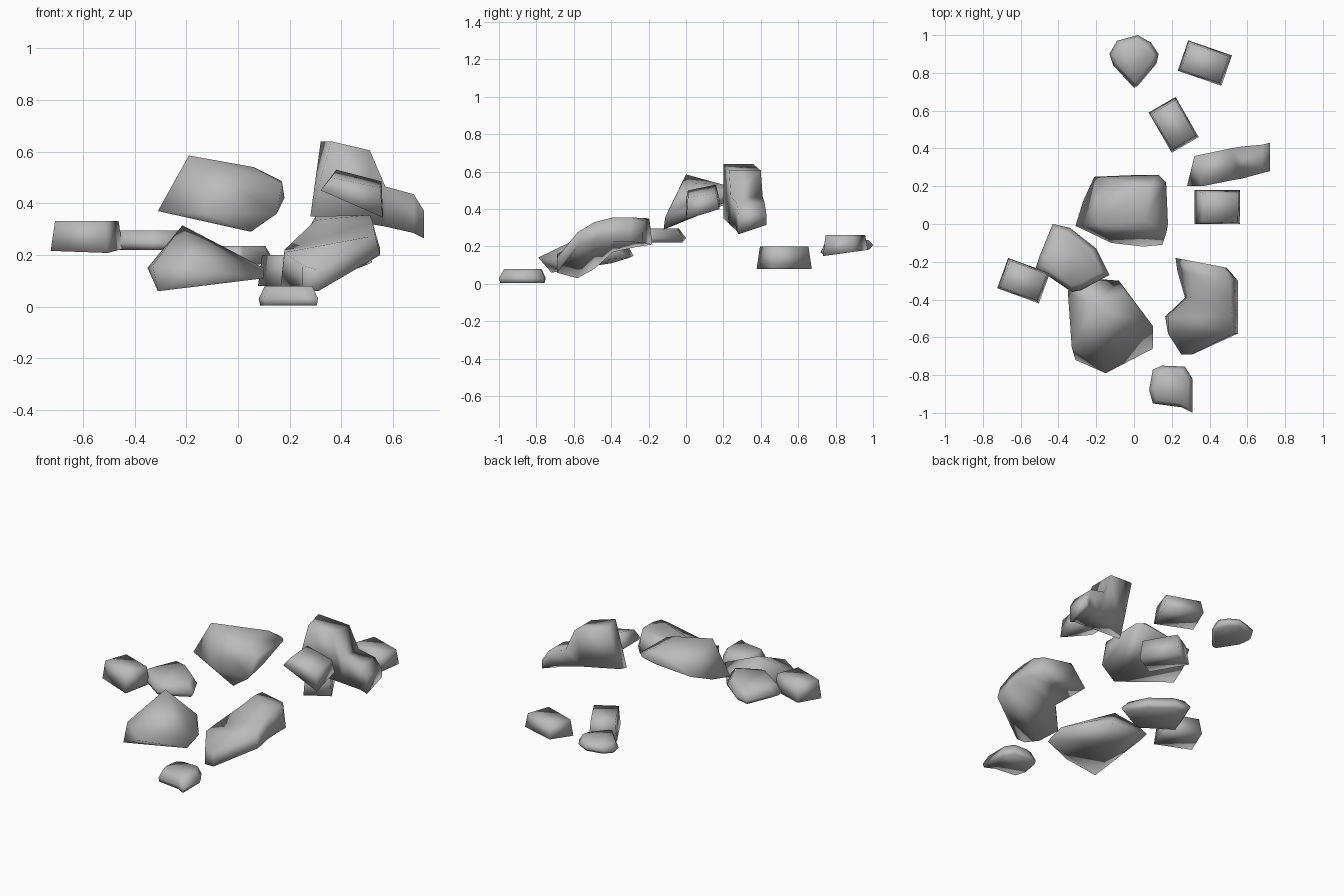
import bpy
import bmesh
import math
from mathutils import Matrix, Vector

default_cube = bpy.data.objects.get("Cube")
if default_cube:
    bpy.data.objects.remove(default_cube, do_unlink=True)

# One plain stone colour
stone = bpy.data.materials.new("stone_grey")
stone.use_nodes = True
STONE_COLOUR = (0.5, 0.5, 0.5, 1)
stone.diffuse_color = STONE_COLOUR
stone.node_tree.nodes["Principled BSDF"].inputs["Base Color"].default_value = STONE_COLOUR


def finish(name, bm):
    """Turn a bmesh into a smooth shaded stone object."""
    bmesh.ops.recalc_face_normals(bm, faces=bm.faces)
    for face in bm.faces:
        face.smooth = True
    mesh = bpy.data.meshes.new(name)
    bm.to_mesh(mesh)
    bm.free()
    mesh.materials.append(stone)
    obj = bpy.data.objects.new(name, mesh)
    bpy.context.collection.objects.link(obj)
    return obj


def hull_rock(name, points):
    """Boulder wrapped around a few corner points."""
    bm = bmesh.new()
    for point in points:
        bm.verts.new(point)
    result = bmesh.ops.convex_hull(bm, input=bm.verts)
    unused = [item for item in result["geom_interior"] if isinstance(item, bmesh.types.BMVert)]
    bmesh.ops.delete(bm, geom=unused, context="VERTS")
    return finish(name, bm)


def loft_rock(name, sections):
    """Bent rock skinned over cross-sections with equal point counts."""
    bm = bmesh.new()
    rings = [[bm.verts.new(point) for point in section] for section in sections]
    for first, second in zip(rings, rings[1:]):
        count = len(first)
        for i in range(count):
            j = (i + 1) % count
            bm.faces.new((first[i], first[j], second[j], second[i]))
    bm.faces.new(rings[0])
    bm.faces.new(rings[-1])
    return finish(name, bm)


def slab_rock(name, outline, bottom, middle, top, foot=.85, crown=.8, slope=0):
    """Flat stone: widest at the middle height, its base sloping up to the rear."""
    centre = sum((Vector(p) for p in outline), Vector((0, 0))) / len(outline)
    sections = []
    for height, scale, rise in ((bottom, foot, slope), (middle, 1, slope), (top, crown, 0)):
        ring = [centre + (Vector(p) - centre) * scale for p in outline]
        sections.append([(p.x, p.y, height + rise * (p.y - centre.y)) for p in ring])
    return loft_rock(name, sections)


def block_rock(name, centre, size, angle, bottom, top, slope=0, taper=.88):
    """Tapered block turned about the vertical, its base sloping up to the rear."""
    turn = Matrix.Rotation(math.radians(angle), 2)
    sections = []
    for height, scale, rise in ((bottom, 1, slope), (top, taper, 0)):
        ring = []
        for sx, sy in ((-1, -1), (1, -1), (1, 1), (-1, 1)):
            offset = turn @ Vector((sx * size[0], sy * size[1])) * scale / 2
            ring.append((centre[0] + offset.x, centre[1] + offset.y, height + offset.y * rise))
        sections.append(ring)
    return loft_rock(name, sections)


# Small blocks
block_rock("left_edge_block", (-.585, -.3), (.235, .17), -20, .22, .332, .1)
block_rock("rear_block", (.375, .852), (.245, .17), -19, .165, .26, .14)
block_rock("low_block", (.21, .525), (.245, .165), -60, .08, .2)
hull_rock("raised_block", [
    (.32, 0, .45), (.56, 0, .345), (.56, .18, .4), (.32, .18, .45),
    (.36, .01, .5), (.55, .01, .46), (.555, .16, .485), (.38, .16, .53)])

# Thin slabs
slab_rock("front_slab", [(.1, -.77), (.15, -.75), (.27, -.755), (.31, -.82),
                         (.31, -1), (.25, -.97), (.1, -.95), (.08, -.88)],
          .005, .03, .08, .95)
slab_rock("side_slab", [(-.43, 0), (-.34, -.02), (-.2, -.13), (-.13, -.27),
                        (-.28, -.35), (-.33, -.36), (-.52, -.23), (-.5, -.17)],
          .22, .245, .295, .9)
slab_rock("rear_slab", [(.02, 1), (.09, .96), (.13, .9), (.12, .85), (.02, .73),
                        (0, .72), (-.11, .84), (-.13, .9), (-.09, .97)],
          .17, .19, .235, slope=.14)

# Upper central boulder
hull_rock("central_boulder", [
    (-.19, 0, .585), (.06, .02, .54), (.08, .2, .53),
    (.17, -.05, .48), (.17, .22, .485), (.05, -.12, .29), (.15, -.11, .36),
    (-.31, -.01, .37), (-.12, -.1, .36), (.18, 0, .42), (-.27, .12, .39),
    (-.21, .25, .44), (.03, .26, .46), (.13, .26, .48)])

# Peaked front boulder
hull_rock("peaked_boulder", [
    (-.215, -.43, .315), (-.3, -.31, .2), (-.05, -.36, .18), (.1, -.54, .15),
    (.1, -.66, .11), (-.15, -.79, .14), (-.33, -.65, .16), (-.35, -.36, .15),
    (-.33, -.28, .15), (-.31, -.72, .06), (-.22, -.4, .11), (-.08, -.3, .14)])

# Stepped boulder: upright shoulder falling to a low tail, undercut at the rear
steps = [
    (.32, [(.28, .2, .35), (.3, .24, .35), (.32, .36, .64), (.36, .2, .64)]),
    (.51, [(.51, .23, .32), (.51, .32, .34), (.51, .4, .605), (.51, .23, .605)]),
    (.57, [(.57, .24, .31), (.57, .35, .335), (.57, .41, .465), (.57, .24, .465)]),
    (.68, [(.68, .27, .285), (.68, .4, .33), (.68, .42, .435), (.68, .27, .435)]),
    (.72, [(.72, .28, .265), (.72, .43, .315), (.72, .43, .37), (.72, .28, .37)]),
]
loft_rock("stepped_boulder", [ring for _, ring in steps])

# Bent boulder: rises from a low nose to a high rear, which is cut at a slant
bends = [
    (-.69, 0, [(.25, .06), (.31, .06), (.31, .14), (.25, .16)]),
    (-.58, 0, [(.23, .03), (.55, .2), (.53, .275), (.18, .21)]),
    (-.49, 0, [(.165, .08), (.55, .22), (.52, .33), (.18, .22)]),
    (-.39, 0, [(.27, .17), (.55, .225), (.51, .355), (.3, .335)]),
    (-.25, -.15, [(.23, .2), (.55, .225), (.51, .355), (.3, .35)]),
    (-.18, -.19, [(.22, .21), (.49, .22), (.48, .34), (.31, .35)]),
]
loft_rock("bent_boulder", [
    [(x, y + skew * (x - .22), z) for x, z in ring] for y, skew, ring in bends])
